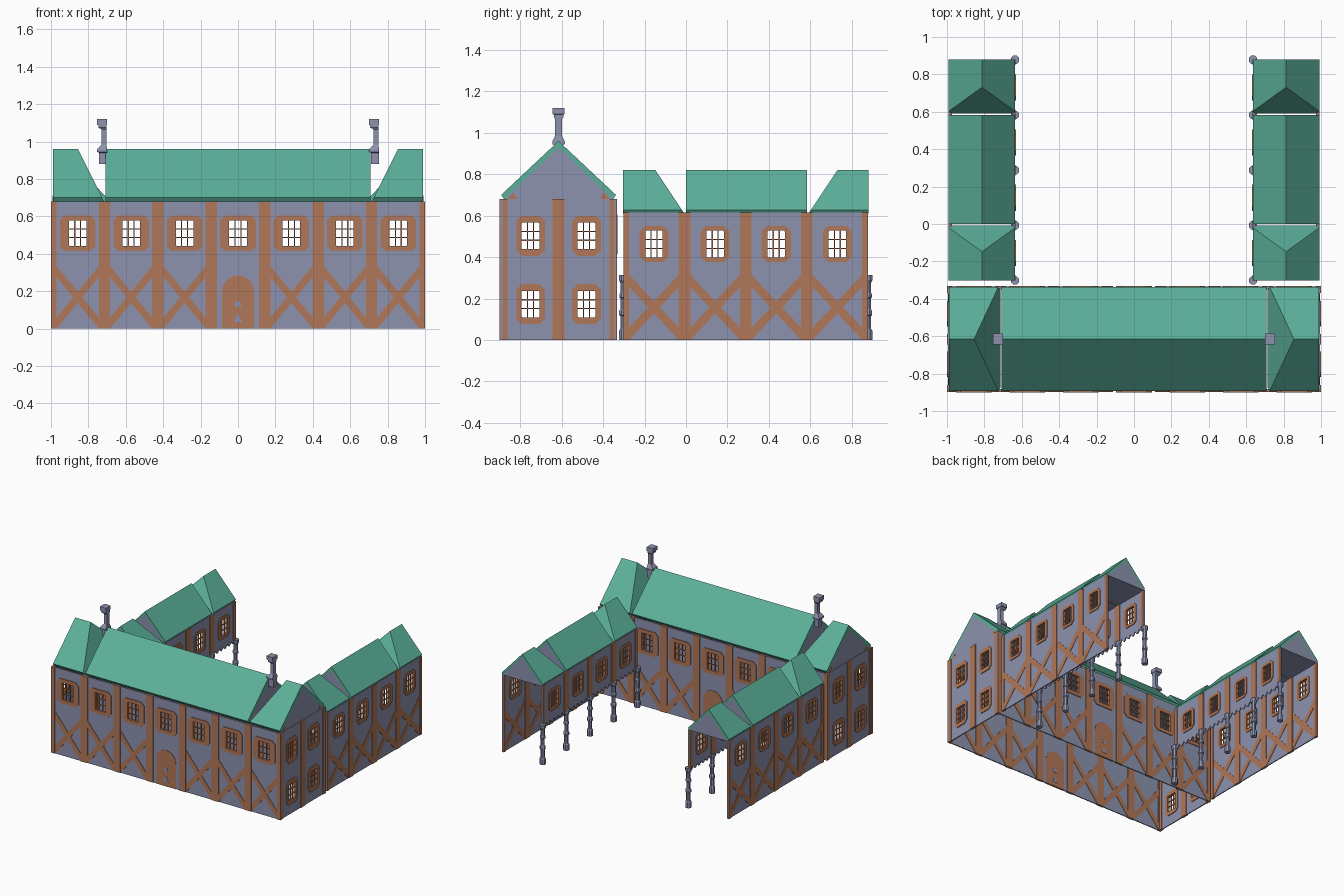
import bpy, bmesh
from math import pi, sin, cos
from mathutils import Matrix

cube = bpy.data.objects.get("Cube")
if cube:
    bpy.data.objects.remove(cube, do_unlink=True)


def material(name, rgb):
    m = bpy.data.materials.new(name)
    m.use_nodes = True
    m.diffuse_color = (*rgb, 1)
    m.node_tree.nodes["Principled BSDF"].inputs["Base Color"].default_value = (*rgb, 1)
    return m


PLASTER = material("blue_grey_plaster", (0.27, 0.29, 0.43))
TIMBER = material("brown_timber", (0.44, 0.185, 0.1))
TILES = material("green_tiles", (0.105, 0.43, 0.32))


def finish(bm, name, mats, loc=(0, 0, 0), rot=0):
    bmesh.ops.recalc_face_normals(bm, faces=bm.faces)
    me = bpy.data.meshes.new(name)
    bm.to_mesh(me)
    bm.free()
    for m in mats:
        me.materials.append(m)
    ob = bpy.data.objects.new(name, me)
    ob.matrix_world = Matrix.Translation(loc) @ Matrix.Rotation(rot, 4, 'Z')
    bpy.context.collection.objects.link(ob)
    return ob


def plate(bm, pts, t):
    """Extrude an upright (u, z) outline to thickness t about the wall plane."""
    a = [bm.verts.new((u, -t / 2, z)) for u, z in pts]
    b = [bm.verts.new((u, t / 2, z)) for u, z in pts]
    bm.faces.new(a)
    bm.faces.new(b[::-1])
    for i in range(len(pts)):
        j = (i + 1) % len(pts)
        bm.faces.new((a[i], b[i], b[j], a[j]))


def rect(u0, u1, z0, z1):
    return [(u0, z0), (u1, z0), (u1, z1), (u0, z1)]


def octagon(u, z, w, h, c):
    """Rectangle outline with chamfered corners."""
    quarter = [(w, h - c), (w - c, h)]
    pts = quarter + [(-a, b) for a, b in quarter[::-1]]
    pts += [(-a, -b) for a, b in pts]
    return [(u + a, z + b) for a, b in pts]


def window(bm, u, z, w, h, hw, hh):
    """Chamfered surround with an opening and a three by three grid of bars."""
    t = 0.01
    outer, inner = octagon(u, z, w, h, 0.025), octagon(u, z, hw, hh, 0.004)
    rings = [[bm.verts.new((p, y, q)) for p, q in pts]
             for pts, y in ((outer, -t), (outer, t), (inner, t), (inner, -t))]
    for k in range(4):
        r, s = rings[k], rings[(k + 1) % 4]
        for i in range(8):
            j = (i + 1) % 8
            bm.faces.new((r[i], r[j], s[j], s[i]))
    for s in (-1, 1):
        cu, cz = u + s * hw / 3, z + s * hh / 3
        plate(bm, rect(cu - 0.003, cu + 0.003, z - hh, z + hh), 0.008)
        plate(bm, rect(u - hw, u + hw, cz - 0.003, cz + 0.003), 0.007)


def wall(name, loc, rot, half, z0, z1, posts, post_w, windows, size, braced=(), brace_top=0):
    w, h, hw, hh = size
    # plaster sheet with real openings
    holes = [(u - hw - 0.002, u + hw + 0.002, z - hh - 0.002, z + hh + 0.002) for u, z in windows]
    us = sorted({-half, half, *[x for o in holes for x in o[:2]]})
    zs = sorted({z0, z1, *[x for o in holes for x in o[2:]]})
    bm = bmesh.new()
    grid = [[bm.verts.new((u, 0, z)) for z in zs] for u in us]
    for i in range(len(us) - 1):
        for j in range(len(zs) - 1):
            cu, cz = (us[i] + us[i + 1]) / 2, (zs[j] + zs[j + 1]) / 2
            if not any(a < cu < b and c < cz < d for a, b, c, d in holes):
                bm.faces.new((grid[i][j], grid[i + 1][j], grid[i + 1][j + 1], grid[i][j + 1]))
    ob = finish(bm, name + "_wall", [PLASTER], loc, rot)
    solid = ob.modifiers.new("thickness", 'SOLIDIFY')
    solid.thickness, solid.offset = 0.008, 0
    # posts and crossed braces
    bm = bmesh.new()
    for p in posts:
        plate(bm, rect(max(-half, p - post_w), min(half, p + post_w), z0, z1), 0.018)
    for a, b in braced:
        for l, r, t in ((a, b, 0.014), (b, a, 0.0145)):
            plate(bm, [(l, 0), (l, 0.06), (r, brace_top), (r, brace_top - 0.06)], t)
    finish(bm, name + "_timbers", [TIMBER], loc, rot)
    bm = bmesh.new()
    for u, z in windows:
        window(bm, u, z, w, h, hw, hh)
    finish(bm, name + "_windows", [TIMBER], loc, rot)


def door(name, loc):
    bm = bmesh.new()
    arch = [(0.085 * cos(pi * i / 10), 0.2 + 0.085 * sin(pi * i / 10)) for i in range(11)]
    plate(bm, [(-0.085, 0), (0.085, 0)] + arch, 0.014)
    finish(bm, name, [TIMBER], loc)
    bm = bmesh.new()
    plate(bm, [(0.018 * cos(pi * i / 4), 0.13 + 0.018 * sin(pi * i / 4)) for i in range(8)], 0.018)
    plate(bm, [(-0.022, 0.035), (0.022, 0.035), (0, 0.085)], 0.018)
    finish(bm, name + "_ornament", [PLASTER], loc)


def roof(name, a, b, hip, prof, loc, rot=0):
    """Tiled gable from a to b; hip = 0, or -1 / 1 to slope the end at a / b."""
    w, ze, wi, z0, zr, zi = prof
    ring = [(-w, ze), (0, zr), (w, ze), (wi, z0), (0, zi), (-wi, z0)]
    lean = lambda z: 0.14 * (z - z0) / (zr - z0)
    bm = bmesh.new()
    ends = [[bm.verts.new((s - (hip == k) * k * lean(z), y, z)) for y, z in ring]
            for s, k in ((a, -1), (b, 1))]
    A, B = ends
    for i, j in ((0, 1), (1, 2), (2, 3), (5, 0), (3, 5)):
        bm.faces.new((A[i], A[j], B[j], B[i])).material_index = int((i, j) == (3, 5))
    for v, k in ((A, -1), (B, 1)):
        bm.faces.new((v[0], v[1], v[4], v[5]))
        bm.faces.new((v[1], v[2], v[3], v[4]))
        bm.faces.new((v[5], v[4], v[3])).material_index = int(hip != k)
    finish(bm, name, [TILES, PLASTER], loc, rot)


# main house: long walls with seven bays
MID = -0.615
bay = 2 / 7
posts = [bay * (i - 3.5) for i in range(8)]
centres = [bay * (i - 3) for i in range(7)]
braced = [(c - bay / 2 + 0.03, c + bay / 2 - 0.03) for c in centres if abs(c) > 0.1]
for name, y in (("front", -0.89), ("back", -0.341)):
    wall(name, (0, y, 0), 0, 1, 0, 0.68, posts, 0.03,
         [(c, 0.51) for c in centres], (0.095, 0.096, 0.047, 0.068), braced, 0.335)
    door(name + "_door", (0, y, 0))

# main house: end walls, gable brackets, roof and chimneys
main_roof = (0.277, 0.7, 0.262, 0.678, 0.96, 0.93)
roof("main_roof_centre", -0.708, 0.708, 0, main_roof, (0, MID, 0))
for side, s in (("left", 1), ("right", -1)):
    wall(side + "_end", (s * 0.99, MID, 0), pi / 2, 0.274, 0, 0.68, [-0.274, 0, 0.274], 0.028,
         [(u, z) for u in (-0.135, 0.135) for z in (0.173, 0.502)],
         (0.069, 0.096, 0.043, 0.064))
    roof(side + "_main_roof_end", 0.715, 0.99, -1, main_roof, (0, MID, 0), 0 if s > 0 else pi)
    bm = bmesh.new()
    for k in (-1, 1):
        plate(bm, [(k * 0.2, 0.68), (k * 0.245, 0.68), (k * 0.22, 0.712)], 0.006)
    finish(bm, side + "_gable_brackets", [TIMBER], (s * 0.99, MID, 0), pi / 2)

    # chimney: flared foot, offset shaft and stepped cap, lofted square by square
    bm = bmesh.new()
    steps = [(-0.015, 0.027, 0.022, 0.88), (-0.015, 0.027, 0.022, 0.94), (-0.027, 0.027, 0.03, 0.945),
             (-0.027, 0.027, 0.03, 0.958), (-0.002, 0.024, 0.016, 0.985), (-0.002, 0.024, 0.016, 1.065),
             (-0.02, 0.024, 0.023, 1.075), (-0.02, 0.024, 0.023, 1.088), (-0.027, 0.027, 0.029, 1.09),
             (-0.027, 0.027, 0.029, 1.12)]
    rings = [[bm.verts.new(p) for p in ((l, -d, z), (r, -d, z), (r, d, z), (l, d, z))]
             for l, r, d, z in steps]
    for p, q in zip(rings, rings[1:]):
        for i in range(4):
            bm.faces.new((p[i], p[i - 1], q[i - 1], q[i]))
    bm.faces.new(rings[0])
    bm.faces.new(rings[-1])
    finish(bm, side + "_chimney", [PLASTER], (s * 0.727, MID, 0))

# wings: braced outer wall, arcaded inner wall, three-part roof
HALF, YC, step = 0.59, 0.288, 0.295
wing_posts = [step * (i - 2) for i in range(5)]
wing_mid = [step * (i - 1.5) for i in range(4)]
wing_windows = [(c, 0.463) for c in wing_mid]
wing_size = (0.07, 0.087, 0.042, 0.064)
wing_braced = [(c - step / 2 + 0.028, c + step / 2 - 0.028) for c in wing_mid]
wing_roof = (0.178, 0.627, 0.167, 0.61, 0.82, 0.795)
column = [(0.023, 0), (0.023, 0.045), (0.016, 0.055), (0.016, 0.115), (0.022, 0.12), (0.022, 0.14),
          (0.015, 0.15), (0.015, 0.2), (0.021, 0.205), (0.021, 0.22), (0.016, 0.23), (0.016, 0.275),
          (0.024, 0.29), (0.024, 0.314)]
for side, s in (("left", 1), ("right", -1)):
    wall(side + "_wing_outer", (s * 0.983, YC, 0), pi / 2, HALF, 0, 0.615, wing_posts, 0.028,
         wing_windows, wing_size, wing_braced, 0.315)
    inner = (s * 0.642, YC, 0)
    wall(side + "_wing_inner", inner, pi / 2, HALF, 0.31, 0.615, wing_posts, 0.028,
         wing_windows, wing_size)
    # scalloped trim under the inner wall
    bm = bmesh.new()
    tooth = step / 6
    for i in range(24):
        u = -HALF + tooth * i
        plate(bm, [(u, 0.312), (u + tooth * 0.25, 0.29), (u + tooth * 0.5, 0.282),
                   (u + tooth * 0.75, 0.29), (u + tooth, 0.312)], 0.008)
    finish(bm, side + "_wing_trim", [PLASTER], inner, pi / 2)
    for part, a, b, hip in (("near", -0.303, -0.008, 1), ("centre", 0, 0.583, 0), ("far", 0.591, 0.88, -1)):
        roof(f"{side}_wing_roof_{part}", a, b, hip, wing_roof, (s * 0.813, 0, 0), pi / 2)
    # arcade columns
    for n, p in enumerate(wing_posts):
        bm = bmesh.new()
        rings = [[bm.verts.new((r * cos(pi * (i + 0.5) / 4), r * sin(pi * (i + 0.5) / 4), z))
                  for i in range(8)] for r, z in column]
        for lo, hi in zip(rings, rings[1:]):
            for i in range(8):
                bm.faces.new((lo[i], lo[i - 1], hi[i - 1], hi[i]))
        bm.faces.new(rings[0])
        bm.faces.new(rings[-1])
        finish(bm, f"{side}_wing_column_{n + 1}", [PLASTER], (s * 0.636, YC + p, 0))
